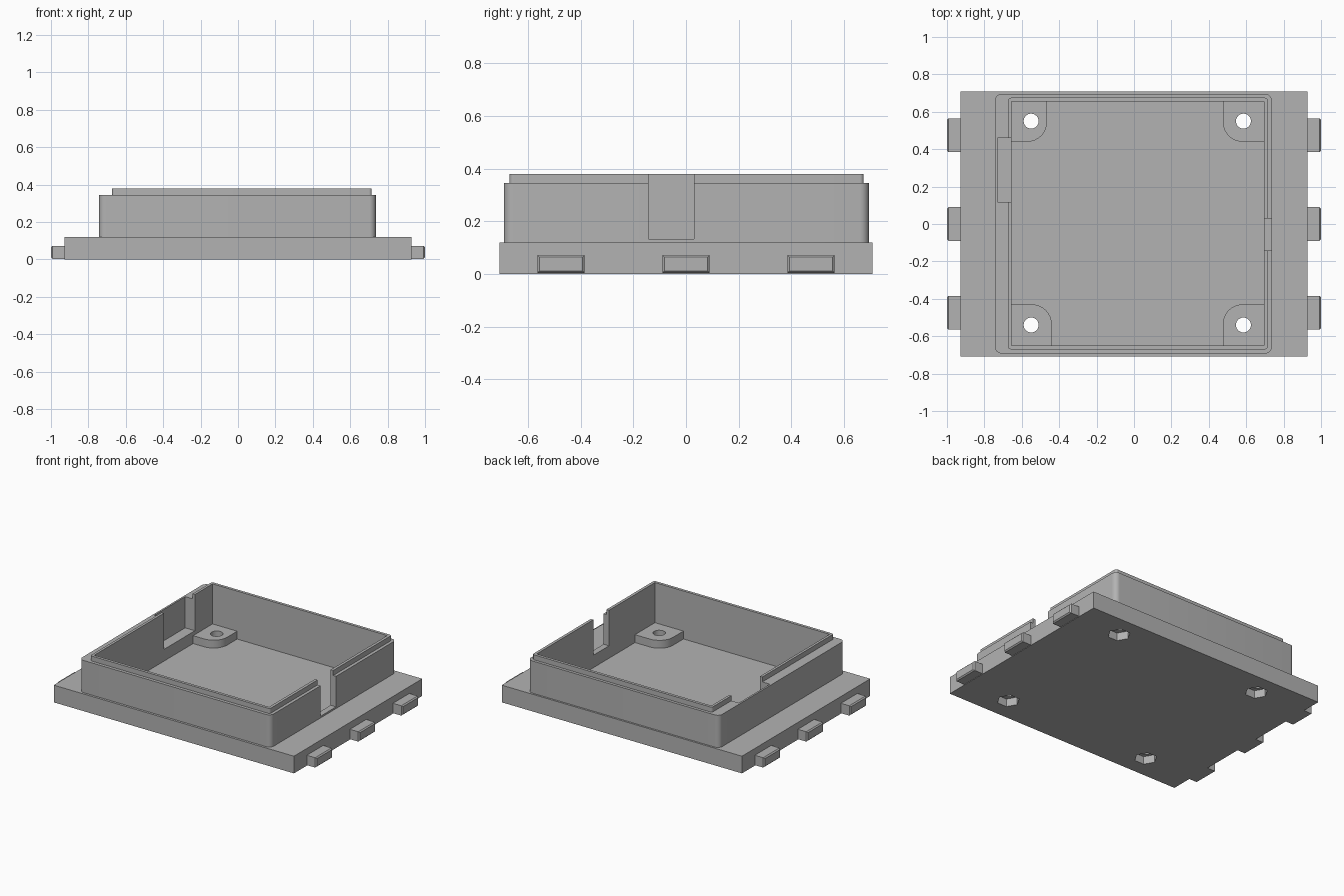
import bpy
import bmesh
from math import cos, sin, pi, radians

cube = bpy.data.objects.get("Cube")
if cube:
    bpy.data.objects.remove(cube, do_unlink=True)

grey = bpy.data.materials.new("matte_grey")
grey.diffuse_color = (0.45, 0.45, 0.45, 1)
grey.use_nodes = True
grey.node_tree.nodes["Principled BSDF"].inputs["Base Color"].default_value = (0.45, 0.45, 0.45, 1)


def prism(name, outline, z0, z1):
    """Extrude a counter-clockwise outline between two heights."""
    bm = bmesh.new()
    low = [bm.verts.new((x, y, z0)) for x, y in outline]
    high = [bm.verts.new((x, y, z1)) for x, y in outline]
    bm.faces.new(low[::-1])
    bm.faces.new(high)
    n = len(outline)
    for i in range(n):
        j = (i + 1) % n
        bm.faces.new((low[i], low[j], high[j], high[i]))
    bmesh.ops.recalc_face_normals(bm, faces=bm.faces)
    mesh = bpy.data.meshes.new(name)
    bm.to_mesh(mesh)
    bm.free()
    mesh.materials.append(grey)
    obj = bpy.data.objects.new(name, mesh)
    bpy.context.collection.objects.link(obj)
    return obj


def rect(x0, x1, y0, y1, radii=(0, 0, 0, 0), steps=8):
    """Rectangle with a radius per corner: +x+y, -x+y, -x-y, +x-y."""
    points = []
    corners = ((x1, y1, -1, -1), (x0, y1, 1, -1), (x0, y0, 1, 1), (x1, y0, -1, 1))
    for k, (x, y, dx, dy) in enumerate(corners):
        r = radii[k]
        if r == 0:
            points.append((x, y))
            continue
        for s in range(steps + 1):
            a = (k + s / steps) * pi / 2
            points.append((x + dx * r + r * cos(a), y + dy * r + r * sin(a)))
    return points


def disc(x, y, r, sides):
    return [(x + r * cos(2 * pi * i / sides), y + r * sin(2 * pi * i / sides)) for i in range(sides)]


def select(obj):
    bpy.ops.object.select_all(action="DESELECT")
    obj.select_set(True)
    bpy.context.view_layer.objects.active = obj


def cut(obj, cutters):
    select(obj)
    for cutter in cutters:
        mod = obj.modifiers.new("cut", "BOOLEAN")
        mod.operation = "DIFFERENCE"
        mod.solver = "EXACT"
        mod.object = cutter
        bpy.ops.object.modifier_apply(modifier=mod.name)


# Main levels and the inside of the tray
FLOOR, BASE_TOP, WALL_TOP, LIP_TOP, BOSS_TOP = 0.045, 0.12, 0.345, 0.38, 0.1
IN_X0, IN_X1, IN_Y0, IN_Y1 = -0.655, 0.695, -0.65, 0.655

# Base plate, wall and stepped lip
base = prism("base_plate", rect(-0.928, 0.928, -0.708, 0.708), 0, BASE_TOP)
wall = prism("wall", rect(-0.743, 0.737, -0.692, 0.695, (0.035,) * 4), BASE_TOP, WALL_TOP)
lip = prism("lip", rect(-0.673, 0.715, -0.67, 0.675, (0.015,) * 4), WALL_TOP, LIP_TOP)

# Cutters: cavity, open notch in one side, blind pocket in the other
cavity = prism("cavity_cutter", rect(IN_X0, IN_X1, IN_Y0, IN_Y1), FLOOR, 0.6)
notch = prism("notch_cutter", rect(0.66, 0.8, -0.143, 0.03), 0.132, 0.6)
pocket = prism("pocket_cutter", rect(-0.73, -0.6, 0.118, 0.46), 0.127, 0.6)

# Corner bosses with a screw hole above and a hexagonal nut recess below
screws, nuts, bosses = [], [], []
boss_spans = (
    ("back_right_boss", (IN_X0, -0.465, 0.44, IN_Y1), 3, (-0.55, 0.55)),
    ("front_right_boss", (IN_X0, -0.44, IN_Y0, -0.43), 0, (-0.55, -0.54)),
    ("back_left_boss", (0.475, IN_X1, 0.44, IN_Y1), 2, (0.585, 0.55)),
    ("front_left_boss", (0.475, IN_X1, IN_Y0, -0.43), 1, (0.585, -0.54)),
)
for name, span, round_corner, (x, y) in boss_spans:
    radii = [0, 0, 0, 0]
    radii[round_corner] = 0.105
    bosses.append(prism(name, rect(*span, radii), FLOOR, BOSS_TOP))
    screws.append(prism("screw_cutter", disc(x, y, 0.04, 32), -0.1, 0.3))
    nuts.append(prism("nut_cutter", disc(x, y, 0.073, 6), -0.1, 0.055))

cut(base, [cavity] + screws + nuts)
cut(wall, [cavity, notch, pocket])
cut(lip, [cavity, notch, pocket])
for boss, screw, nut in zip(bosses, screws, nuts):
    cut(boss, [screw, nut])

# Three clip tabs on each side, chamfered at the outer end
tabs = []
for side, label in ((1, "left"), (-1, "right")):
    for y, place in ((-0.475, "front"), (0, "middle"), (0.475, "back")):
        x0, x1 = sorted((side * 0.928, side))
        tab = prism(f"{label}_{place}_tab", rect(x0, x1, y - 0.09, y + 0.09), 0.003, 0.072)
        bm = bmesh.new()
        bm.from_mesh(tab.data)
        ends = [e for e in bm.edges if all(abs(v.co.x) > 0.99 for v in e.verts)]
        bmesh.ops.bevel(bm, geom=ends, offset=0.008, segments=1, affect="EDGES")
        bm.to_mesh(tab.data)
        bm.free()
        tabs.append(tab)

for cutter in [cavity, notch, pocket] + screws + nuts:
    bpy.data.objects.remove(cutter, do_unlink=True)

# Smooth the rounded corners and holes, keep the rest crisp
for obj in [base, wall, lip] + bosses:
    select(obj)
    bpy.ops.object.shade_smooth_by_angle(angle=radians(30))
